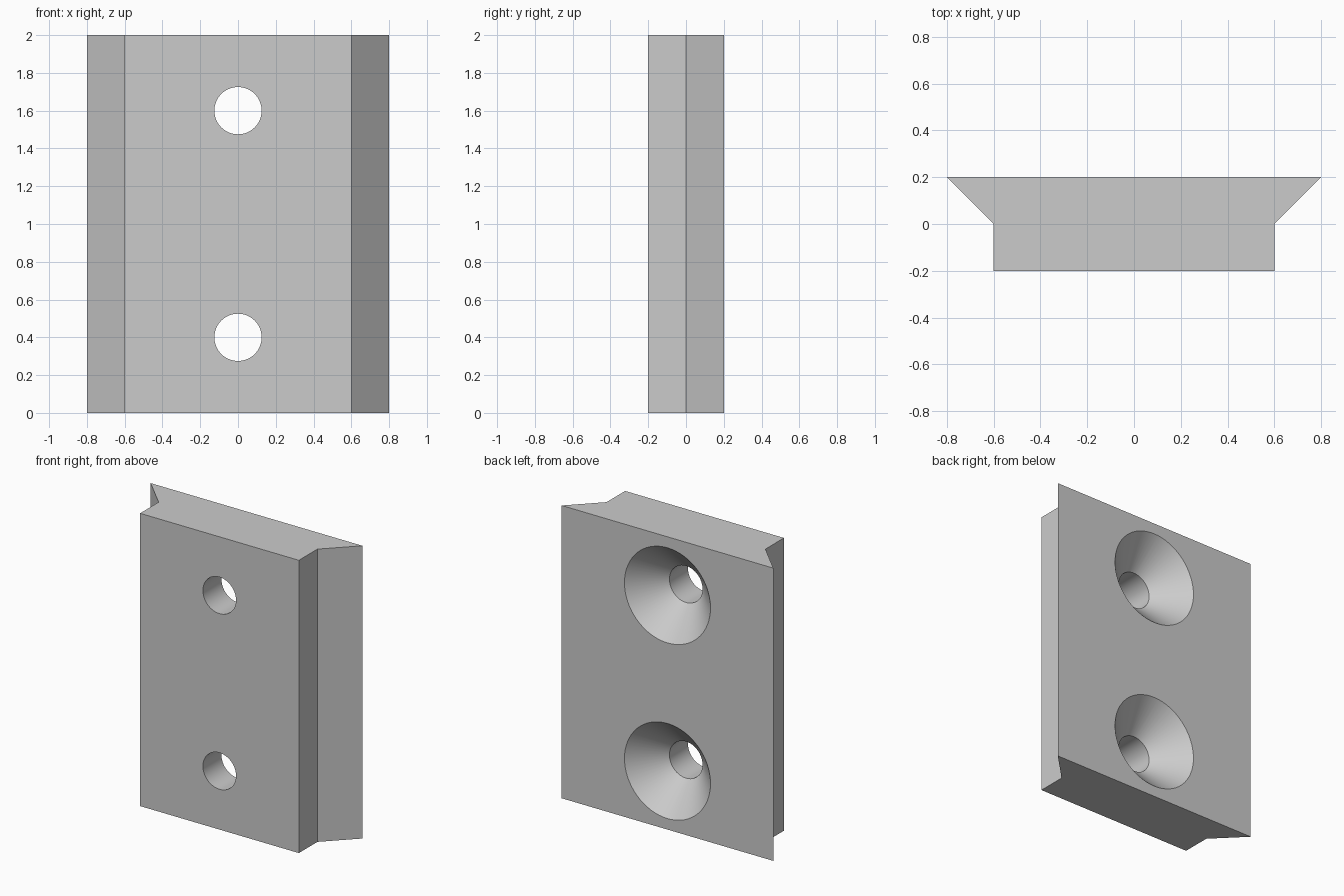
import bpy, bmesh, math

cube = bpy.data.objects.get("Cube")
if cube:
    bpy.data.objects.remove(cube, do_unlink=True)


def link(name, bm):
    bmesh.ops.recalc_face_normals(bm, faces=bm.faces)
    mesh = bpy.data.meshes.new(name)
    bm.to_mesh(mesh)
    bm.free()
    obj = bpy.data.objects.new(name, mesh)
    bpy.context.collection.objects.link(obj)
    return obj


def revolve_cutter(name, z, profile, sides=64):
    """Closed solid of (radius, y) rings around the y axis at height z."""
    bm = bmesh.new()
    rings = []
    for r, y in profile:
        angles = [2 * math.pi * i / sides for i in range(sides)]
        rings.append([bm.verts.new((r * math.cos(a), y, z + r * math.sin(a))) for a in angles])
    for a, b in zip(rings, rings[1:]):
        for i in range(sides):
            j = (i + 1) % sides
            bm.faces.new((a[i], a[j], b[j], b[i]))
    bm.faces.new(rings[0])
    bm.faces.new(rings[-1])
    obj = link(name, bm)
    obj.hide_render = True
    return obj


# Dovetail plate: half profile mirrored, then extruded upward
half = [(0.6, -0.2), (0.6, 0.0), (0.8, 0.2)]
outline = half + [(-x, y) for x, y in reversed(half)]
bm = bmesh.new()
base = bm.faces.new([bm.verts.new((x, y, 0)) for x, y in outline])
top = bmesh.ops.extrude_face_region(bm, geom=[base])
bmesh.ops.translate(bm, vec=(0, 0, 2), verts=[v for v in top["geom"] if isinstance(v, bmesh.types.BMVert)])
plate = link("dovetail_plate", bm)

# Plain grey
grey = bpy.data.materials.new("grey")
grey.use_nodes = True
colour = (0.6, 0.6, 0.6, 1)
grey.diffuse_color = colour
grey.node_tree.nodes["Principled BSDF"].inputs["Base Color"].default_value = colour
plate.data.materials.append(grey)

# Two countersunk screw holes, wide end at the back
hole = [(0.125, -0.3), (0.125, 0.0), (0.325, 0.2), (0.425, 0.3)]
bpy.context.view_layer.objects.active = plate
for z in (0.4, 1.6):
    cutter = revolve_cutter("screw_hole_cutter", z, hole)
    mod = plate.modifiers.new("screw_hole", "BOOLEAN")
    mod.object = cutter
    mod.solver = "EXACT"
    bpy.ops.object.modifier_apply(modifier=mod.name)
    bpy.data.objects.remove(cutter, do_unlink=True)

# Smooth hole walls, crisp edges
bpy.ops.object.select_all(action="DESELECT")
plate.select_set(True)
bpy.ops.object.shade_smooth_by_angle(angle=math.radians(30))
